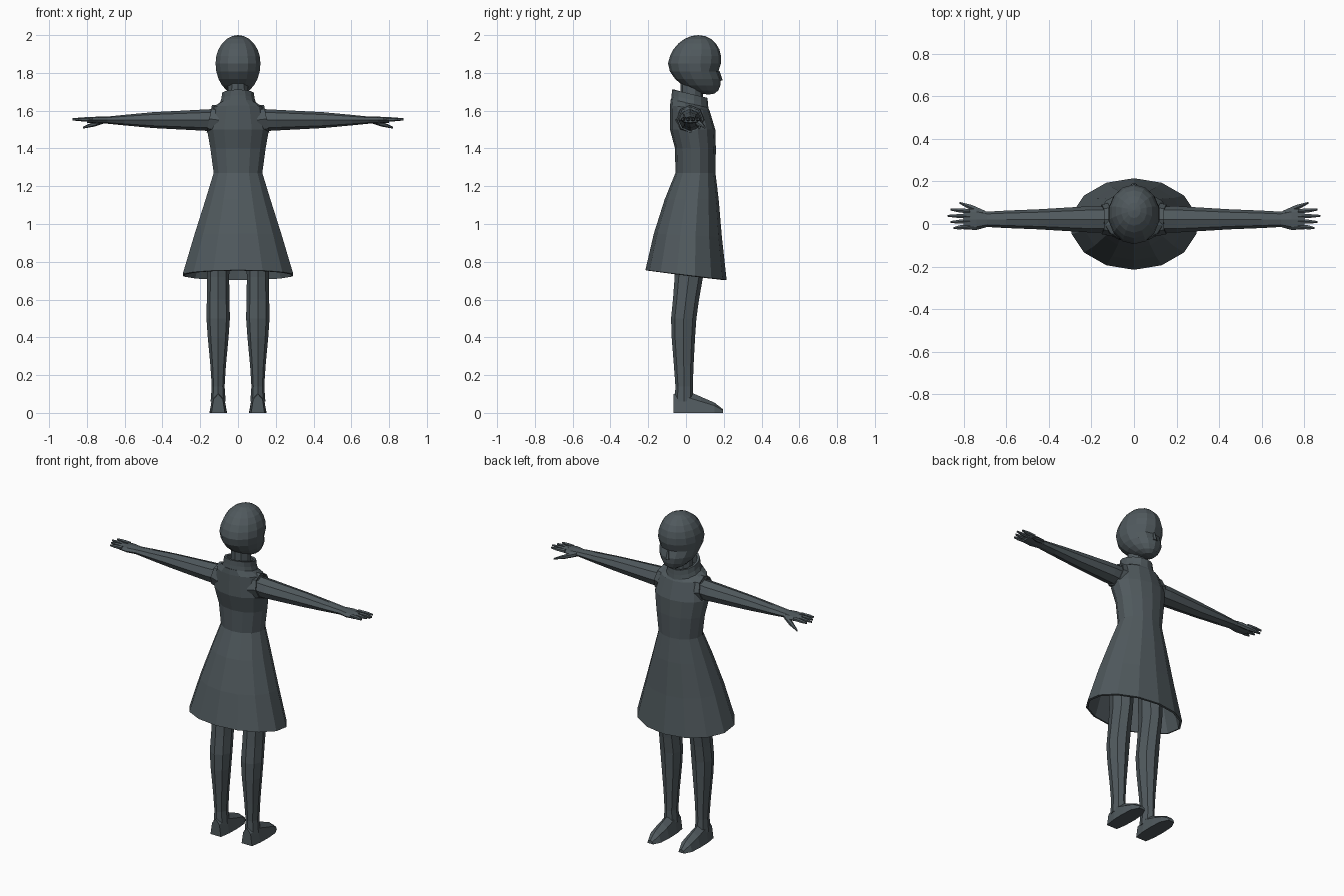
import bpy
import bmesh
from math import sin, cos, pi
from mathutils import Vector

default_cube = bpy.data.objects.get("Cube")
if default_cube:
    bpy.data.objects.remove(default_cube)

slate = bpy.data.materials.new("dark_slate")
slate.use_nodes = True
slate.diffuse_color = (.08, .1, .11, 1)
shader = slate.node_tree.nodes["Principled BSDF"]
shader.inputs["Base Color"].default_value = slate.diffuse_color

# Axis along which a loft runs, then the two directions that span its rings
AXES = {
    "x": (Vector((1, 0, 0)), Vector((0, 1, 0)), Vector((0, 0, 1))),
    "y": (Vector((0, 1, 0)), Vector((1, 0, 0)), Vector((0, 0, 1))),
    "z": (Vector((0, 0, 1)), Vector((1, 0, 0)), Vector((0, 1, 0))),
}


def add_part(name, bm, mirrored=False, cloth=None):
    """Turn a bmesh into a slate object, optionally paired or thickened."""
    bmesh.ops.recalc_face_normals(bm, faces=bm.faces)
    mesh = bpy.data.meshes.new(name)
    bm.to_mesh(mesh)
    bm.free()
    mesh.materials.append(slate)
    part = bpy.data.objects.new(name, mesh)
    bpy.context.collection.objects.link(part)
    if cloth:
        solidify = part.modifiers.new("cloth_thickness", "SOLIDIFY")
        solidify.thickness = cloth
        solidify.offset = -1
    if mirrored:
        part.modifiers.new("left_and_right", "MIRROR")


def loft(name, rings, origin=(0, 0, 0), axis="z", sides=8,
         lean=(0, 0, 0), on_floor=False, mirrored=False, cloth=None):
    """Skin rings of (distance, width, depth, shift along depth, tilt)."""
    along, across, deep = AXES[axis]
    bm = bmesh.new()
    loops = []
    for index, (distance, width, depth, *extra) in enumerate(rings):
        shift, tilt = (extra + [0, 0])[:2]
        centre = Vector(origin) + along * distance + deep * shift
        centre += Vector(lean) * index / (len(rings) - 1)
        loop = []
        for side in range(sides):
            angle = 2 * pi * side / sides - pi / 2
            point = centre + across * width * cos(angle)
            point += (deep * depth + along * tilt) * sin(angle)
            if on_floor:
                point.z = max(point.z, 0)
            loop.append(bm.verts.new(point))
        loops.append(loop)
    for lower, upper in zip(loops, loops[1:]):
        for side in range(sides):
            before = side - 1
            bm.faces.new((lower[before], lower[side], upper[side], upper[before]))
    # Cloth stays open at both ends, solid limbs are closed
    if not cloth:
        bm.faces.new(loops[0])
        bm.faces.new(loops[-1])
    add_part(name, bm, mirrored, cloth)


# Head: a faceted ball whose lower half slides forward into the chin
head = bmesh.new()
bmesh.ops.create_uvsphere(head, u_segments=14, v_segments=12, radius=1)
for vert in head.verts:
    x, y, z = vert.co
    chin_slide = .075 * z * z if z < 0 else .02 * z
    eye_hollow = .014 if y > .5 and -.4 < z < -.1 else 0
    vert.co = (.122 * x,
               .045 + .14 * y + chin_slide - eye_hollow,
               1.85 + z * (.165 if z < 0 else .15))
add_part("head", head)

nose = [(0, .016, .014), (.05, .006, .008)]
loft("nose", nose, origin=(0, .18, 1.76), sides=6, lean=(0, -.01, 0))
neck = [(1.6, .06, .06), (1.76, .055, .06)]
loft("neck", neck, origin=(0, .03, 0), sides=10)

# Sleeveless dress: flared skirt, narrow waist, sloping shoulders
dress = [
    (.73, .3, .215, 0, -.026),
    (.94, .237, .18, .01, -.01),
    (1.13, .176, .143, .03),
    (1.27, .132, .106, .05),
    (1.4, .15, .108, .05),
    (1.5, .168, .12, .035),
    (1.615, .14, .104, .02, -.012),
    (1.64, .095, .098, .016, -.02),
]
loft("dress", dress, sides=14, cloth=.012)

# Standing collar, lower at the throat
collar = [(1.625, .102, .1, 0, -.022), (1.66, .09, .096, 0, -.022),
          (1.69, .086, .094, 0, -.022)]
loft("collar", collar, origin=(0, .02, 0), sides=14, cloth=.015)

# Arms, each running out from an armhole band into a flat palm
shoulder = (0, .022, 1.55)
armhole = [(.1, .08, .08), (.152, .07, .072, .007, -.014)]
loft("armhole_band", armhole, shoulder, "x", mirrored=True, cloth=.008)
arm = [(.1, .06, .06), (.2, .062, .055), (.45, .047, .042), (.6, .041, .028),
       (.69, .036, .019), (.74, .05, .019), (.8, .047, .014)]
loft("arm", arm, shoulder, "x", mirrored=True)

# Fingers fan out slightly, and the second one is the longest
for number, label in enumerate(("index", "middle", "ring", "little")):
    spread = 1.5 - number
    reach = .875 - .014 * abs(number - 1)
    finger = [(.77, .012, .012), (.82, .011, .011), (reach, .005, .006)]
    loft(label + "_finger", finger, (0, .024 + .024 * spread, 1.554), "x",
         sides=6, lean=(0, .005 * spread, 0), mirrored=True)
thumb = [(.7, .014, .014), (.76, .016, .014), (.82, .005, .005)]
loft("thumb", thumb, (0, .05, 1.55), "x", sides=6,
     lean=(0, .05, -.04), mirrored=True)

# Legs hidden under the skirt at the top, with a full calf and thin ankle
hip = (.105, 0, 0)
leg = [(.06, .04, .05, -.01), (.14, .034, .046, -.01), (.25, .041, .052, -.012),
       (.4, .055, .062, -.014), (.5, .062, .067, -.012), (.6, .06, .069),
       (.72, .058, .075, .015), (1, .07, .08, .02)]
loft("leg", leg, hip, mirrored=True)

# Flat-soled shoes that taper to the toe
shoe = [(-.065, .035, .1), (0, .045, .12), (.08, .047, .085),
        (.15, .042, .055), (.195, .02, .02)]
loft("shoe", shoe, hip, "y", on_floor=True, mirrored=True)
